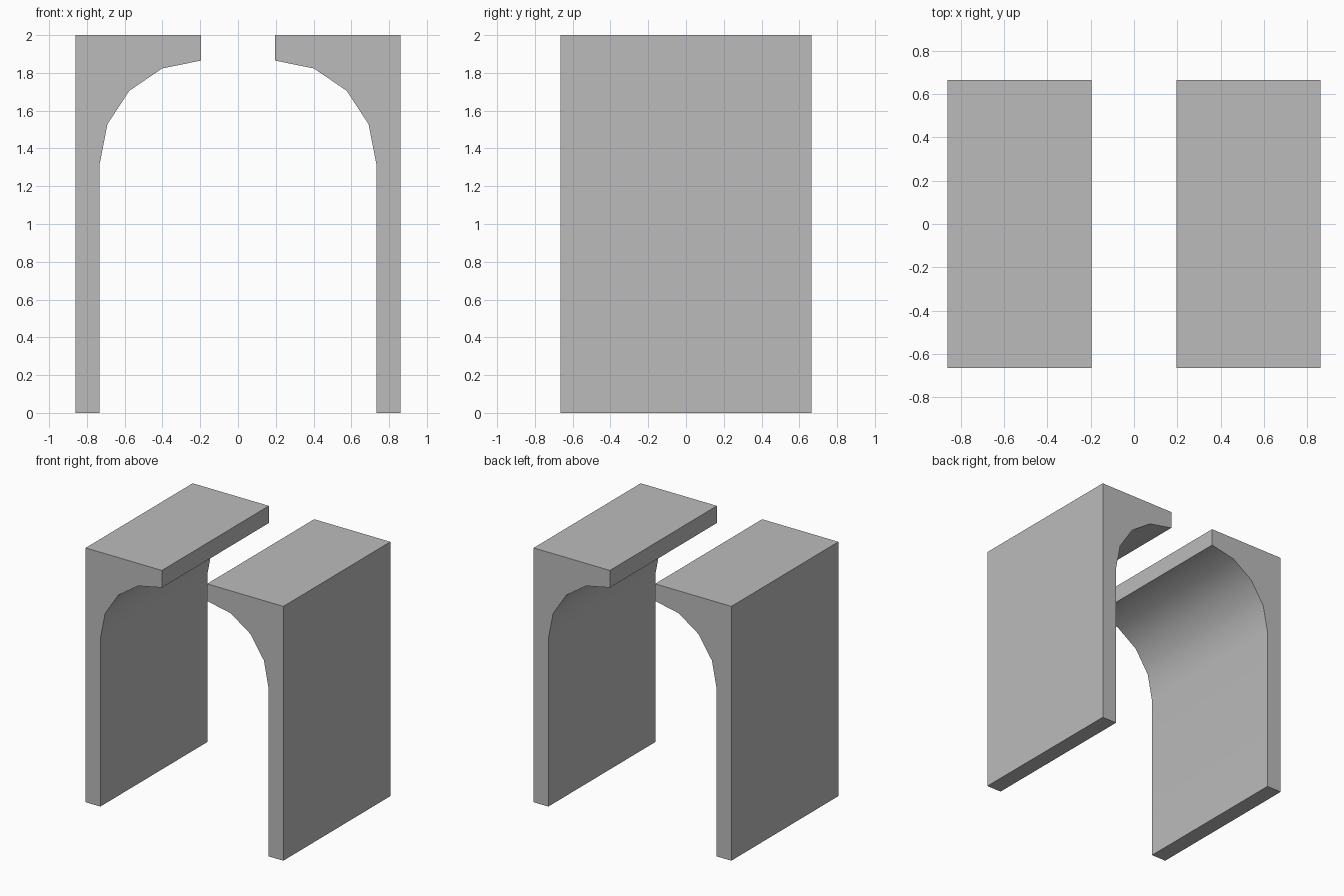
import bpy, bmesh, math

cube = bpy.data.objects.get("Cube")
if cube:
    bpy.data.objects.remove(cube, do_unlink=True)

# Plain grey for the whole arch
grey = bpy.data.materials.new("plain_grey")
grey.use_nodes = True
color = (0.5, 0.5, 0.5, 1)
grey.diffuse_color = color
grey.node_tree.nodes["Principled BSDF"].inputs["Base Color"].default_value = color

HALF_DEPTH = 0.665
OUTER, GAP = 0.86, 0.197
SPRING_Z, TOP_Z = 1.32, 2.0
RADIUS_X, RADIUS_Z = 0.535, 0.545
STEPS = 4


def half_profile(side):
    """Cross-section of one half: straight wall, quarter arch and flat top."""
    arc = [(GAP + RADIUS_X * math.cos(a), SPRING_Z + RADIUS_Z * math.sin(a))
           for a in (math.pi / 2 * i / STEPS for i in range(STEPS + 1))]
    points = [(OUTER, 0), (GAP + RADIUS_X, 0)] + arc + [(GAP, TOP_Z), (OUTER, TOP_Z)]
    return [(side * x, z) for x, z in points]


def arch_half(name, side):
    bm = bmesh.new()
    face = bm.faces.new([bm.verts.new((x, -HALF_DEPTH, z)) for x, z in half_profile(side)])
    extruded = bmesh.ops.extrude_face_region(bm, geom=[face], use_keep_orig=True)
    verts = [g for g in extruded["geom"] if isinstance(g, bmesh.types.BMVert)]
    bmesh.ops.translate(bm, verts=verts, vec=(0, 2 * HALF_DEPTH, 0))
    bmesh.ops.recalc_face_normals(bm, faces=bm.faces)
    mesh = bpy.data.meshes.new(name)
    bm.to_mesh(mesh)
    bm.free()
    mesh.materials.append(grey)
    obj = bpy.data.objects.new(name, mesh)
    bpy.context.collection.objects.link(obj)
    # Smooth the curved underside, keep the corners sharp
    bpy.ops.object.select_all(action="DESELECT")
    obj.select_set(True)
    bpy.context.view_layer.objects.active = obj
    bpy.ops.object.shade_smooth_by_angle(angle=math.radians(30))


# Two mirrored halves with an open slot along the crown
arch_half("left_arch_half", 1)
arch_half("right_arch_half", -1)
